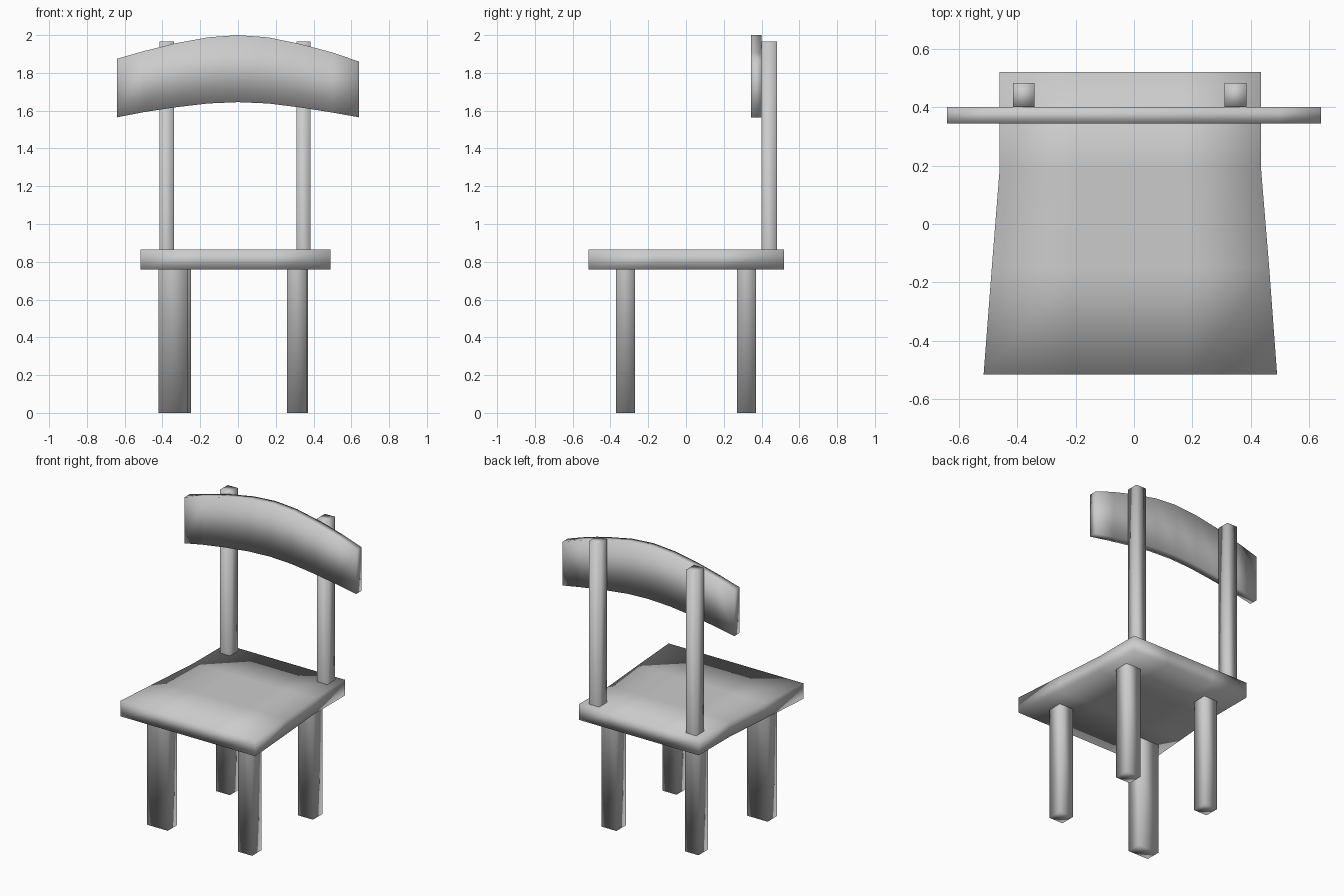
import bpy
import bmesh

cube = bpy.data.objects.get("Cube")
if cube:
    bpy.data.objects.remove(cube, do_unlink=True)

GREY = (0.6, 0.6, 0.6, 1.0)
grey = bpy.data.materials.new("plain grey")
grey.use_nodes = True
grey.diffuse_color = GREY
grey.node_tree.nodes["Principled BSDF"].inputs["Base Color"].default_value = GREY


def add_object(name, bm):
    """Turn a bmesh into a smooth, grey object."""
    for face in bm.faces:
        face.smooth = True
    mesh = bpy.data.meshes.new(name)
    bm.to_mesh(mesh)
    bm.free()
    mesh.materials.append(grey)
    obj = bpy.data.objects.new(name, mesh)
    bpy.context.collection.objects.link(obj)
    return obj


def slab(name, rows, thickness):
    """Sheet of quads through rows of points, thickened behind its face."""
    bm = bmesh.new()
    grid = [[bm.verts.new(p) for p in row] for row in rows]
    for a, b in zip(grid, grid[1:]):
        for i in range(len(a) - 1):
            bm.faces.new((a[i], a[i + 1], b[i + 1], b[i]))
    obj = add_object(name, bm)
    solid = obj.modifiers.new("thickness", "SOLIDIFY")
    solid.thickness = thickness
    solid.offset = -1
    return obj


def bar(name, x, y, z, joined_end):
    """Square bar, left open at the end that joins the seat."""
    bm = bmesh.new()
    bmesh.ops.create_cube(bm, size=1)
    for v in bm.verts:
        v.co = [span[0] if c < 0 else span[1] for c, span in zip(v.co, (x, y, z))]
    hidden = [f for f in bm.faces if f.normal.z * joined_end > 0.9]
    bmesh.ops.delete(bm, geom=hidden, context="FACES_ONLY")
    return add_object(name, bm)


# Seat: tapered towards the back, straight along the rear part
seat_rows = [(-0.515, -0.515, 0.49), (-0.15, -0.487, 0.463),
             (0.19, -0.46, 0.435), (0.52, -0.46, 0.435)]
slab("seat",
     [[(lo + (hi - lo) * t, y, 0.865) for t in (0, 0.3, 0.7, 1)]
      for y, lo, hi in seat_rows], 0.105)

# Legs
front, back = (-0.37, -0.27), (0.27, 0.37)
for name, x, y in (("front_right_leg", (-0.42, -0.265), front),
                   ("front_left_leg", (0.26, 0.365), front),
                   ("back_right_leg", (-0.352, -0.25), back),
                   ("back_left_leg", (0.26, 0.37), back)):
    bar(name, x, y, (0, 0.765), 1)

# Back posts
for name, x in (("right_post", (-0.415, -0.34)), ("left_post", (0.31, 0.385))):
    bar(name, x, (0.4, 0.483), (0.86, 1.965), -1)

# Backrest: arched board, given as x, bottom and top
arch = [(-0.64, 1.565, 1.875), (-0.5, 1.592, 1.915), (-0.33, 1.618, 1.957),
        (-0.16, 1.638, 1.988), (0, 1.645, 2.0), (0.16, 1.638, 1.988),
        (0.33, 1.617, 1.953), (0.5, 1.59, 1.908), (0.64, 1.565, 1.86)]
slab("backrest",
     [[(x, 0.345, low) for x, low, high in arch],
      [(x, 0.345, high) for x, low, high in arch]], 0.055)
